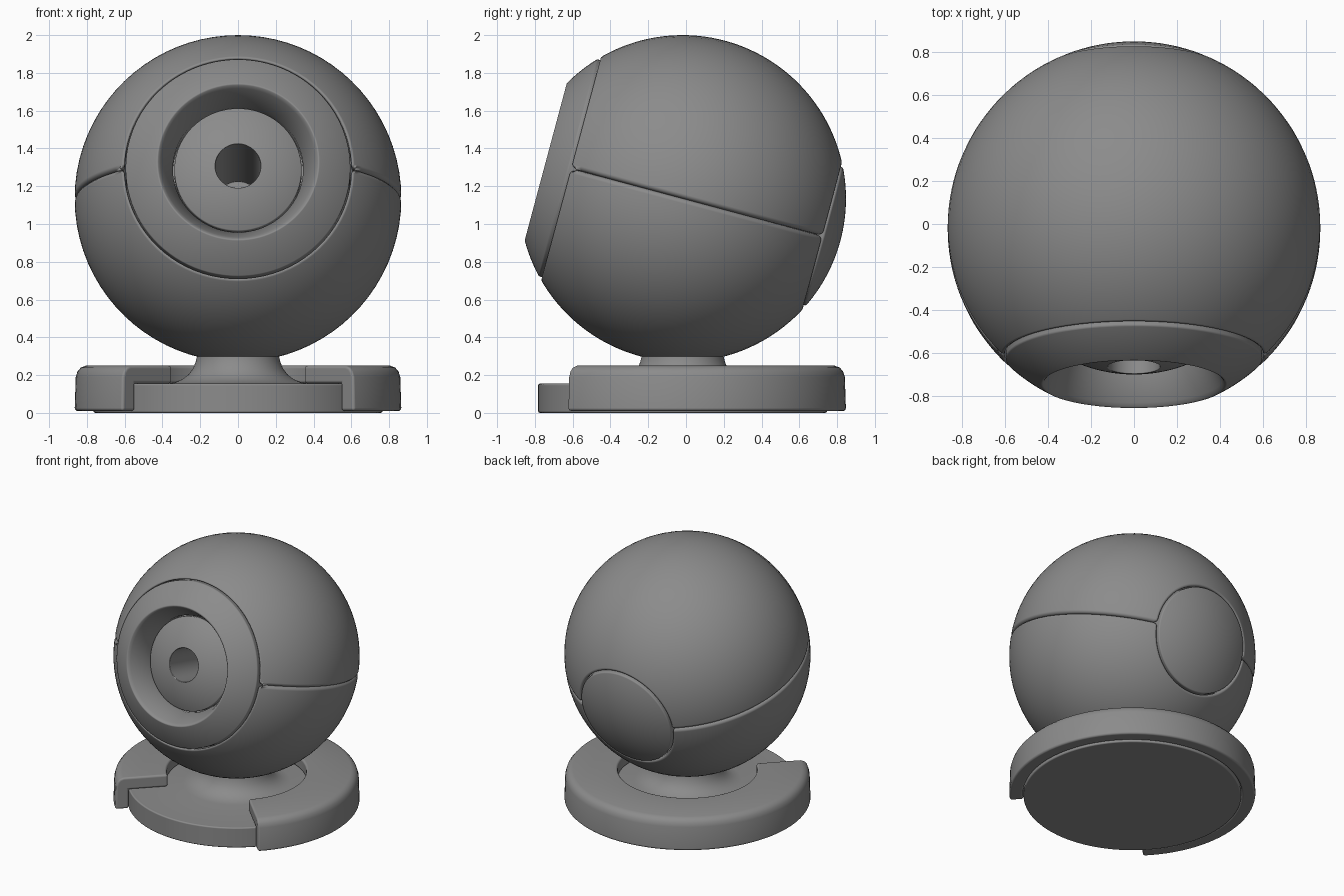
import bpy, bmesh
from math import sin, cos, asin, pi, radians
from mathutils import Matrix

cube = bpy.data.objects.get("Cube")
if cube:
    bpy.data.objects.remove(cube)

# Single flat colour
grey = bpy.data.materials.new("mid_grey")
grey.use_nodes = True
colour = (0.26, 0.26, 0.26, 1)
grey.diffuse_color = colour
grey.node_tree.nodes["Principled BSDF"].inputs["Base Color"].default_value = colour

CENTRE_Y = -0.018
BALL_R = 0.865
BASE = Matrix.Translation((0, CENTRE_Y, 0))
# Head frame: local z runs out of the lens, tipped up from the front
HEAD = Matrix.Translation((0, CENTRE_Y, 2 - BALL_R)) @ Matrix.Rotation(radians(75), 4, 'X')


def arc(radius, a0, a1, n):
    """Points (r, z) on a circle about the centre, angle measured from the axis."""
    angles = [a0 + (a1 - a0) * i / n for i in range(n + 1)]
    return [(abs(radius * sin(a)), radius * cos(a)) for a in angles]


def lathe(name, profile, frame, bevel, start=0, sweep=360, steps=96):
    """Spin a closed profile about local z, cap partial sweeps, round the sharp edges."""
    bm = bmesh.new()
    turn = Matrix.Rotation(radians(start), 3, 'Z')
    verts = [bm.verts.new(turn @ Matrix.Identity(3) @ Matrix.Diagonal((1, 1, 1)).col[0] * r
                          + Matrix.Identity(3).col[2] * z) for r, z in profile]
    on_axis = profile[0][0] < 1e-6 and profile[-1][0] < 1e-6
    edges = [bm.edges.new(pair) for pair in zip(verts, verts[1:])]
    if not on_axis:
        edges.append(bm.edges.new((verts[-1], verts[0])))
    bmesh.ops.spin(bm, geom=verts + edges, cent=(0, 0, 0), axis=(0, 0, 1),
                   angle=radians(sweep), steps=steps, use_duplicate=False)
    bmesh.ops.remove_doubles(bm, verts=bm.verts[:], dist=1e-5)
    rim = [e for e in bm.edges if e.is_boundary]
    if rim:
        bmesh.ops.holes_fill(bm, edges=rim, sides=0)
    bmesh.ops.recalc_face_normals(bm, faces=bm.faces[:])
    for face in bm.faces:
        face.smooth = True
    mesh = bpy.data.meshes.new(name)
    bm.to_mesh(mesh)
    bm.free()
    mesh.materials.append(grey)
    obj = bpy.data.objects.new(name, mesh)
    bpy.context.collection.objects.link(obj)
    obj.matrix_world = frame
    mod = obj.modifiers.new("rounded_edges", 'BEVEL')
    mod.width = bevel
    mod.segments = 3
    mod.limit_method = 'ANGLE'
    mod.angle_limit = radians(31)
    mod.use_clamp_overlap = False
    mod.harden_normals = True
    return obj


# Two half shells meeting in a soft seam, open at the lens and the rear cap
INNER_R = 0.79
front_r, rear_r = 0.6, 0.385
shell = arc(BALL_R, asin(front_r / BALL_R), pi - asin(rear_r / BALL_R), 40)
shell += arc(INNER_R, pi - asin(rear_r / INNER_R), asin(front_r / INNER_R), 40)
for name, start in (("upper_shell", 0), ("lower_shell", 180)):
    lathe(name, shell, HEAD, 0.025, start, 180, 40)

# Lens surround: outer face follows the ball, inner wall narrows to the iris
surround = arc(BALL_R, asin(0.595 / BALL_R), asin(0.44 / BALL_R), 8)
surround += [(0.427, 0.752), (0.417, 0.744), (0.408, 0.73),
             (0.345, 0.60), (0.345, 0.5), (0.595, 0.5)]
lathe("lens_surround", surround, HEAD, 0.006)

# Domed iris with a deep pupil bore
IRIS_R = 0.68
iris = [(0, -0.1), (0.12, -0.1)]
iris += arc(IRIS_R, asin(0.12 / IRIS_R), asin(0.337 / IRIS_R), 10)
iris += [(0.337, 0.5), (0.2, -0.2), (0, -0.2)]
lathe("iris", iris, HEAD, 0.006)

# Inner floor closing the gap round the iris
lathe("lens_floor", [(0.3, 0.53), (0.59, 0.53), (0.59, 0.5), (0.3, 0.5)], HEAD, 0.004)

# Round cap at the back of the ball
cap = [(0, -0.7), (0.379, -0.7)] + arc(BALL_R, pi - asin(0.379 / BALL_R), pi, 14)
lathe("rear_cap", cap, HEAD, 0.008)

# Foot disc with flared neck
foot = [(0, 0), (0.765, 0), (0.765, 0.155), (0.38, 0.155), (0.335, 0.162),
        (0.295, 0.178), (0.262, 0.203), (0.238, 0.235), (0.224, 0.27),
        (0.217, 0.3), (0.215, 0.36), (0, 0.36)]
lathe("foot_and_neck", foot, BASE, 0.01)

# Stepped base cover with a quarter left open at the front
cover = [(0.768, 0.01), (0.865, 0.01), (0.859, 0.19), (0.85, 0.219), (0.832, 0.24),
         (0.805, 0.25), (0.49, 0.25), (0.49, 0.156), (0.768, 0.156)]
lathe("base_cover", cover, BASE, 0.016, -45, 270, 72)
